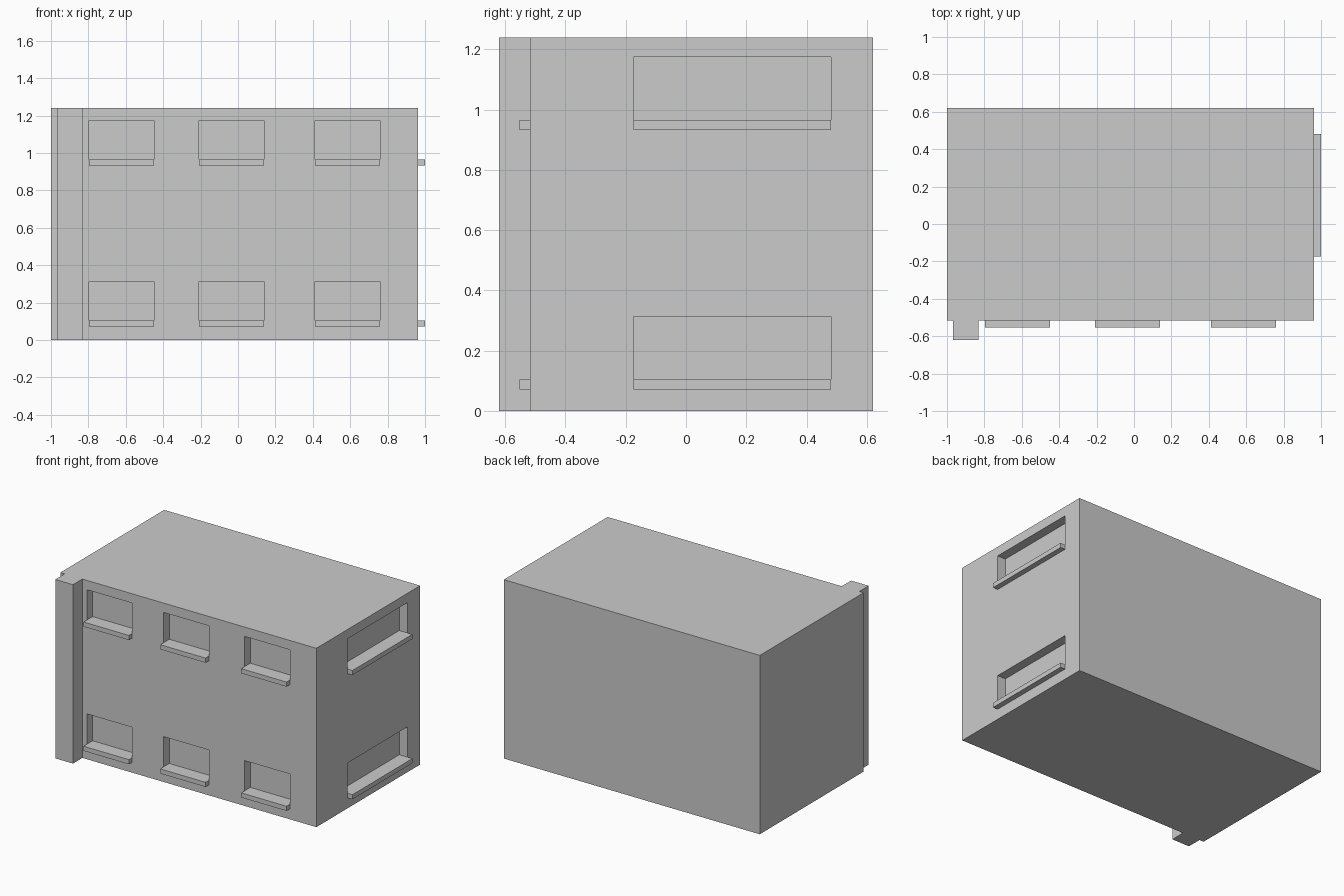
import bpy, bmesh

if "Cube" in bpy.data.objects:
    bpy.data.objects.remove(bpy.data.objects["Cube"])

BOTTOM_TOP = 1.24
FRONT, RIGHT = -0.517, 0.963      # wall planes
RECESS, LEDGE = 0.063, 0.036      # window depth, sill overhang
SILL_H, OPEN_H = 0.032, 0.21
SILL_TOPS = (0.104, 0.965)        # one per storey
FRONT_WINDOWS = (-0.797, -0.209, 0.412)
FRONT_W = 0.347
SIDE_Y = (-0.174, 0.481)


def finish(name, bm):
    bmesh.ops.recalc_face_normals(bm, faces=bm.faces)
    mesh = bpy.data.meshes.new(name)
    bm.to_mesh(mesh)
    bm.free()
    obj = bpy.data.objects.new(name, mesh)
    bpy.context.collection.objects.link(obj)
    return obj


def add_box(bm, lo, hi):
    verts = bmesh.ops.create_cube(bm, size=1)["verts"]
    for v in verts:
        v.co = [(a + b) / 2 + c * (b - a) for a, b, c in zip(lo, hi, v.co)]


def box(name, lo, hi):
    bm = bmesh.new()
    add_box(bm, lo, hi)
    return finish(name, bm)


# Building block: footprint with the front corner pillar, extruded up
footprint = [(-1, 0.62), (-1, FRONT), (-0.967, FRONT), (-0.967, -0.62),
             (-0.832, -0.62), (-0.832, FRONT), (RIGHT, FRONT), (RIGHT, 0.62)]
bm = bmesh.new()
base = bm.faces.new([bm.verts.new((x, y, 0)) for x, y in footprint])
top = bmesh.ops.extrude_face_region(bm, geom=[base])["geom"]
bmesh.ops.translate(bm, vec=(0, 0, BOTTOM_TOP),
                    verts=[g for g in top if isinstance(g, bmesh.types.BMVert)])
building = finish("building", bm)

# Window recesses and the sills that fill their bottoms
cuts = bmesh.new()
for storey, z in enumerate(SILL_TOPS, 1):
    for n, x in enumerate(FRONT_WINDOWS, 1):
        add_box(cuts, (x, FRONT - 0.1, z - SILL_H), (x + FRONT_W, FRONT + RECESS, z + OPEN_H))
        box(f"front_sill_{storey}_{n}", (x, FRONT - LEDGE, z - SILL_H),
            (x + FRONT_W, FRONT + RECESS, z))
    add_box(cuts, (RIGHT - RECESS, SIDE_Y[0], z - SILL_H), (RIGHT + 0.1, SIDE_Y[1], z + OPEN_H))
    box(f"side_sill_{storey}", (RIGHT - RECESS, SIDE_Y[0], z - SILL_H),
        (1.0, SIDE_Y[1], z))

window_cutter = finish("window_cutter", cuts)
window_cutter.hide_render = True
window_cutter.display_type = 'WIRE'
cut = building.modifiers.new("windows", 'BOOLEAN')
cut.operation = 'DIFFERENCE'
cut.solver = 'EXACT'
cut.object = window_cutter
